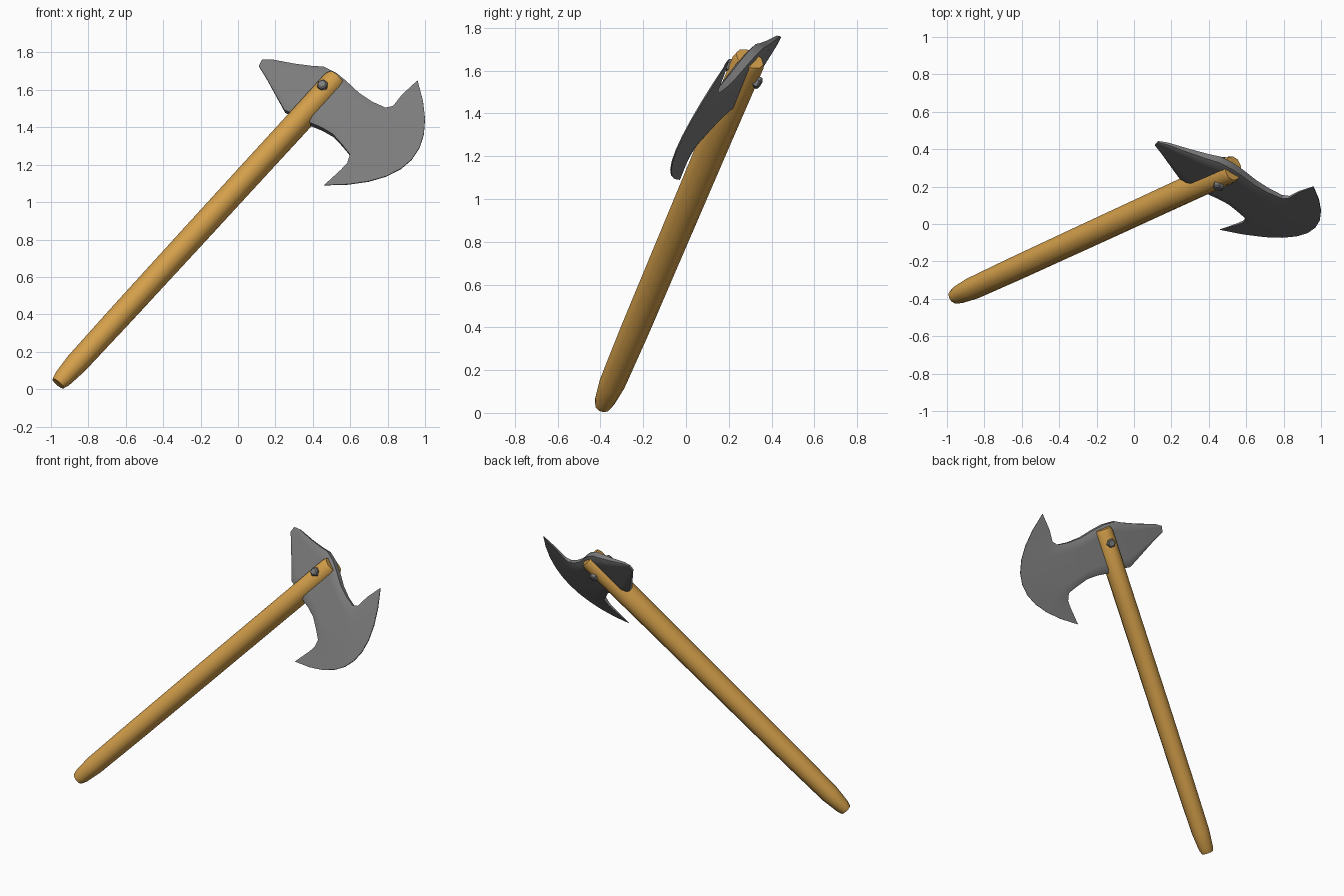
import bpy, bmesh, math
from mathutils import Vector, Matrix

if "Cube" in bpy.data.objects:
    bpy.data.objects.remove(bpy.data.objects["Cube"])

# Shared frame: U along the handle, N across the blade thickness, V within the blade
HUB = Vector((0.465, 0.268, 1.585))
BUTT = Vector((-0.962, -0.39, 0.03))
U = (HUB - BUTT).normalized()
N = Vector((0.21, 1, -0.598))
N = (N - U * N.dot(U)).normalized()
V = U.cross(N)
LENGTH = (HUB - BUTT).length
WOOD = (0.66, 0.35, 0.07, 1)
STEEL = (0.2, 0.2, 0.2, 1)


def finish(name, bm, color, angle=40):
    bmesh.ops.recalc_face_normals(bm, faces=bm.faces)
    me = bpy.data.meshes.new(name)
    bm.to_mesh(me)
    bm.free()
    ob = bpy.data.objects.new(name, me)
    bpy.context.collection.objects.link(ob)
    mat = bpy.data.materials.new(name + "_material")
    mat.diffuse_color = color
    mat.use_nodes = True
    mat.node_tree.nodes["Principled BSDF"].inputs["Base Color"].default_value = mat.diffuse_color
    me.materials.append(mat)
    bpy.ops.object.select_all(action='DESELECT')
    ob.select_set(True)
    bpy.context.view_layer.objects.active = ob
    bpy.ops.object.shade_smooth_by_angle(angle=math.radians(angle))
    return ob


# Handle: oval rings (distance from butt, half width, half depth)
rings = [(0, .040, .036), (.035, .051, .047), (.15, .061, .061), (.5, .064, .067),
         (1.1, .066, .070), (1.8, .066, .074), (LENGTH + .075, .066, .078),
         (LENGTH + .10, .057, .070)]
bm = bmesh.new()
SIDES = 10
loops = []
for d, a, b in rings:
    angles = [2 * math.pi * i / SIDES for i in range(SIDES)]
    loops.append([bm.verts.new(BUTT + U * d + V * a * math.cos(t) + N * b * math.sin(t))
                  for t in angles])
for lo, hi in zip(loops, loops[1:]):
    for i in range(SIDES):
        j = (i + 1) % SIDES
        bm.faces.new((lo[i], lo[j], hi[j], hi[i]))
bm.faces.new(loops[0])
bm.faces.new(loops[-1])
finish("handle", bm, WOOD, 60)

# Axe head: stations from poll to cutting edge
# (upper x, upper z, lower x, lower z, half thickness, outward bulge)
stations = [
    (.13, 1.76, .112, 1.725, .006, 0), (.18, 1.76, .15, 1.665, .012, 0),
    (.30, 1.735, .20, 1.575, .020, 0), (.40, 1.72, .25, 1.485, .027, 0),
    (.46, 1.715, .33, 1.45, .032, 0), (.53, 1.68, .39, 1.415, .033, 0),
    (.58, 1.64, .45, 1.39, .032, 0), (.65, 1.575, .51, 1.355, .029, 0),
    (.72, 1.53, .56, 1.30, .024, 0), (.79, 1.50, .60, 1.25, .018, .02),
    (.83, 1.51, .585, 1.205, .013, .09), (.88, 1.575, .55, 1.17, .008, .17),
    (.96, 1.65, .46, 1.09, .003, .26)]
COLS = 10
bm = bmesh.new()
sides = []
for sign in (-1, 1):
    grid = []
    for ux, uz, lx, lz, t, bulge in stations:
        row = []
        for j in range(COLS + 1):
            s = j / COLS
            k = bulge * 4 * s * (1 - s)
            x = ux + (lx - ux) * s + .84 * k
            z = uz + (lz - uz) * s - .55 * k
            p = Vector((x, -.21 * x + .598 * z - .585, z))
            thin = .6 if j in (0, COLS) else 1      # rims taper
            row.append(bm.verts.new(p + N * sign * t * thin))
        grid.append(row)
    for r0, r1 in zip(grid, grid[1:]):
        for j in range(COLS):
            bm.faces.new((r0[j], r0[j + 1], r1[j + 1], r1[j]))
    sides.append(grid)


def border(g):
    return (g[0] + [r[-1] for r in g[1:]] + g[-1][-2::-1] + [r[0] for r in g[-2:0:-1]])


front, back = border(sides[0]), border(sides[1])
for i in range(len(front)):
    j = (i + 1) % len(front)
    bm.faces.new((front[i], front[j], back[j], back[i]))
finish("axe_head", bm, STEEL)

# Bolt through the handle and head
bm = bmesh.new()
basis = Matrix((U, V, N)).transposed().to_4x4()
bmesh.ops.create_cone(bm, cap_ends=True, segments=6, radius1=.03, radius2=.03, depth=.19,
                      matrix=Matrix.Translation(HUB) @ basis)
caps = [e for e in bm.edges if any(len(f.verts) == 6 for f in e.link_faces)]
bmesh.ops.bevel(bm, geom=caps, offset=.007, segments=1, affect='EDGES')
finish("bolt", bm, STEEL, angle=30)
